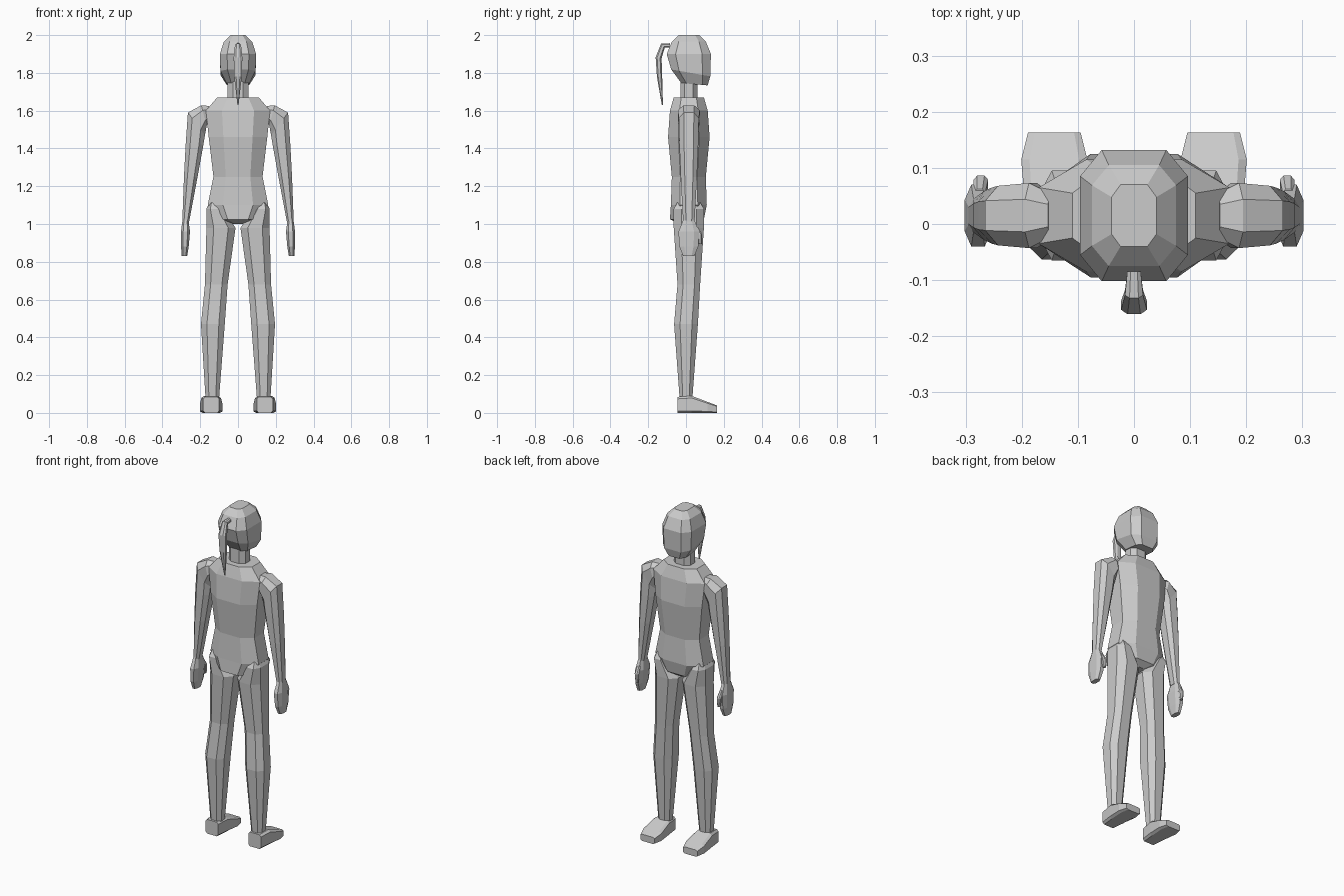
import bpy
import bmesh
from math import radians
from mathutils import Matrix, Vector

cube = bpy.data.objects.get("Cube")
if cube:
    bpy.data.objects.remove(cube, do_unlink=True)

grey = bpy.data.materials.new("plain_grey")
grey.use_nodes = True
colour = (.6, .6, .6, 1)
grey.diffuse_color = colour
grey.node_tree.nodes["Principled BSDF"].inputs["Base Color"].default_value = colour

# The body's upright axis sits slightly off the origin
BODY_AXIS_Y = .015


def ring(z, wide, deep, x=0, y=0, tilt=0):
    """Centre, half width, half depth and tilt in degrees of one cross-section."""
    return Vector((x, y + BODY_AXIS_Y, z)), wide, deep, radians(tilt)


def octagon(wide, deep, flat):
    """Corners of a chamfered rectangle, in order around the outline."""
    corners = []
    for sx, sy in ((1, 1), (-1, 1), (-1, -1), (1, -1)):
        flank = Vector((sx * wide, sy * deep * flat, 0))
        end = Vector((sx * wide * flat, sy * deep, 0))
        corners += [flank, end] if sx == sy else [end, flank]
    return corners


def loft(name, rings, flat=.5, axis="X", side=1):
    """Skin a closed part through its octagonal cross-sections."""
    bm = bmesh.new()
    loops = []
    for centre, wide, deep, tilt in rings:
        turn = Matrix.Rotation(tilt, 3, axis)
        points = [turn @ corner + centre for corner in octagon(wide, deep, flat)]
        loops.append([bm.verts.new((side * p.x, p.y, p.z)) for p in points])
    for upper, lower in zip(loops, loops[1:]):
        for i in range(len(upper)):
            bm.faces.new((upper[i - 1], upper[i], lower[i], lower[i - 1]))
    bm.faces.new(loops[0])
    bm.faces.new(loops[-1])
    bmesh.ops.recalc_face_normals(bm, faces=bm.faces[:])
    mesh = bpy.data.meshes.new(name)
    bm.to_mesh(mesh)
    bm.free()
    mesh.materials.append(grey)
    part = bpy.data.objects.new(name, mesh)
    bpy.context.collection.objects.link(part)


def pair(name, rings, **options):
    """Build the same part on both sides of the body."""
    for label, side in (("left", 1), ("right", -1)):
        loft(label + "_" + name, rings, side=side, **options)


# Torso, from the collar down to the crotch
loft("torso", [
    ring(z=1.67, wide=.11, deep=.08),
    ring(z=1.6, wide=.17, deep=.1),
    ring(z=1.46, wide=.155, deep=.11),
    ring(z=1.25, wide=.13, deep=.09),
    ring(z=1.1, wide=.16, deep=.095),
    ring(z=1.025, wide=.11, deep=.09, y=-.01),
    ring(z=1, wide=.03, deep=.045),
])

# Neck and head
loft("neck", [ring(z=z, wide=.055, deep=.045) for z in (1.65, 1.78)])
loft("head", [
    ring(z=2, wide=.04, deep=.055),
    ring(z=1.965, wide=.075, deep=.09),
    ring(z=1.9, wide=.096, deep=.117),
    ring(z=1.8, wide=.093, deep=.105, y=.01, tilt=-10),
    ring(z=1.74, wide=.06, deep=.07, y=.03, tilt=-5),
], flat=.6)

# Hanging ponytail
loft("ponytail", [
    ring(z=1.945, wide=.012, deep=.012, y=-.1, tilt=-90),
    ring(z=1.945, wide=.016, deep=.014, y=-.137, tilt=-45),
    ring(z=1.88, wide=.023, deep=.016, y=-.16, tilt=-10),
    ring(z=1.78, wide=.02, deep=.014, y=-.155),
    ring(z=1.63, wide=.003, deep=.003, y=-.14),
])

# Arms, from the shoulder cap to the wrist
pair("arm", [
    ring(x=.15, z=1.59, wide=.035, deep=.04, tilt=-85),
    ring(x=.18, z=1.575, wide=.055, deep=.058, tilt=-75),
    ring(x=.22, z=1.53, wide=.075, deep=.053, tilt=-53),
    ring(x=.23, z=1.42, wide=.047, deep=.05),
    ring(x=.25, z=1.25, wide=.036, deep=.043),
    ring(x=.277, z=1.01, wide=.018, deep=.03),
], axis="Y")
pair("hand", [
    ring(x=.278, z=1.02, wide=.016, deep=.03),
    ring(x=.278, z=.96, wide=.024, deep=.055),
    ring(x=.281, z=.88, wide=.02, deep=.05),
    ring(x=.284, z=.83, wide=.015, deep=.03),
])
pair("thumb", [
    ring(x=.275, z=.985, wide=.01, deep=.012, y=.035),
    ring(x=.273, z=.945, wide=.013, deep=.014, y=.057),
    ring(x=.272, z=.895, wide=.008, deep=.009, y=.06),
])

# Legs, from the hip to the ankle
pair("leg", [
    ring(x=.13, z=1.115, wide=.02, deep=.06),
    ring(x=.125, z=1.08, wide=.043, deep=.08),
    ring(x=.09, z=.98, wide=.077, deep=.08),
    ring(x=.115, z=.68, wide=.06, deep=.06),
    ring(x=.133, z=.47, wide=.063, deep=.063, y=-.015),
    ring(x=.136, z=.08, wide=.036, deep=.034, y=-.015),
])


def foot_section(y, wide, tall):
    """An upright cross-section resting on the ground."""
    return ring(x=.142, z=tall / 2, wide=wide, deep=tall / 2, y=y, tilt=90)


# Feet, from the heel to the toes
pair("foot", [
    foot_section(y=-.06, wide=.042, tall=.085),
    foot_section(y=.015, wide=.052, tall=.09),
    foot_section(y=.1, wide=.059, tall=.058),
    foot_section(y=.148, wide=.047, tall=.04),
], flat=.75)
